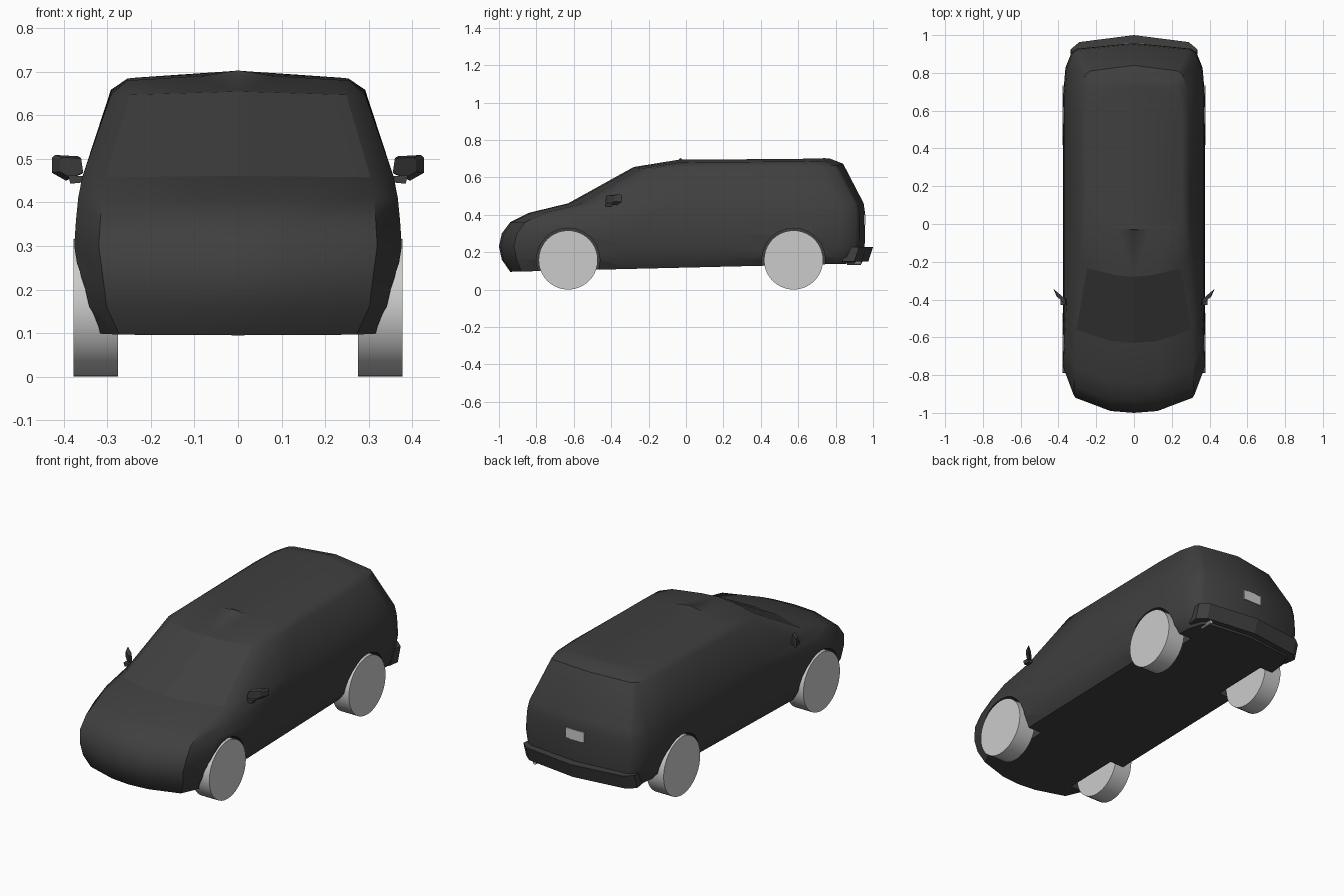
import bpy, bmesh, math
from mathutils import Vector

if "Cube" in bpy.data.objects:
    bpy.data.objects.remove(bpy.data.objects["Cube"])


def material(name, value):
    m = bpy.data.materials.new(name)
    m.use_nodes = True
    m.diffuse_color = (value, value, value, 1)
    bsdf = m.node_tree.nodes["Principled BSDF"]
    bsdf.inputs["Base Color"].default_value = (value, value, value, 1)
    return m


DARK = material("dark_grey", 0.05)
LIGHT = material("light_grey", 0.6)


def finish(name, bm, mat):
    bmesh.ops.recalc_face_normals(bm, faces=bm.faces)
    mesh = bpy.data.meshes.new(name)
    bm.to_mesh(mesh)
    bm.free()
    mesh.materials.append(mat)
    ob = bpy.data.objects.new(name, mesh)
    bpy.context.collection.objects.link(ob)
    return ob


def smooth(ob, degrees):
    bpy.ops.object.select_all(action="DESELECT")
    ob.select_set(True)
    bpy.context.view_layer.objects.active = ob
    bpy.ops.object.shade_smooth_by_angle(angle=math.radians(degrees), keep_sharp_edges=True)


def apply_modifiers(ob):
    bpy.context.view_layer.objects.active = ob
    for m in list(ob.modifiers):
        bpy.ops.object.modifier_apply(modifier=m.name)


def prism(name, outline, offset, mat):
    """Closed outline of 3D points pushed along an offset."""
    bm = bmesh.new()
    face = bm.faces.new([bm.verts.new(p) for p in outline])
    ext = bmesh.ops.extrude_face_region(bm, geom=[face], use_keep_orig=True)
    moved = [v for v in ext["geom"] if isinstance(v, bmesh.types.BMVert)]
    bmesh.ops.translate(bm, verts=moved, vec=offset)
    return finish(name, bm, mat)


def cylinder_x(name, x0, x1, y, z, radius, sides, mat):
    outline = []
    for i in range(sides):
        a = 2 * math.pi * i / sides
        outline.append((x0, y + radius * math.cos(a), z + radius * math.sin(a)))
    return prism(name, outline, (x1 - x0, 0, 0), mat)


# Body: plan outlines stacked by height
# height, half width, front, rear, corner setbacks, rise to the rear, crown
LEVELS = [
    (0.095, 0.32, -0.94, 0.94, 0.06, 0.16, 0.045, 0),
    (0.16, 0.355, -0.985, 0.95, 0.08, 0.22, 0.015, 0),
    (0.23, 0.365, -1.0, 0.955, 0.08, 0.23, 0, 0),
    (0.30, 0.376, -0.985, 0.958, 0.08, 0.23, 0, 0),
    (0.36, 0.372, -0.94, 0.958, 0.08, 0.23, 0, 0),
    (0.41, 0.367, -0.84, 0.957, 0.08, 0.23, 0, 0),
    (0.457, 0.358, -0.63, 0.95, 0.07, 0.20, 0, 0.004),
    (0.645, 0.292, -0.28, 0.84, 0.045, 0.10, 0.018, 0.01),
    (0.68, 0.255, -0.04, 0.77, 0.02, 0.06, 0.006, 0.014),
]


def half_ring(level):
    z, w, f, r, a, b, rise, crown = level
    plan = [(0, f), (0.34 * w, f + 0.01), (0.85 * w, f + a), (w, f + b)]
    front, back = f + b, r - 0.28
    plan += [(w, front + (back - front) * t) for t in (0.33, 0.67, 1)]
    plan += [(0.965 * w, r - 0.13), (0.88 * w, r - 0.05), (0.8 * w, r - 0.03), (0, r)]
    return [Vector((x, y, z + rise * (y - f) / (r - f) + crown * (1 - x / w)))
            for x, y in plan]


rings = [half_ring(level) for level in LEVELS]
floor = [Vector((0, p.y, p.z)) for p in rings[0]]
roof_z = LEVELS[-1][0] + LEVELS[-1][-1]
roof = [Vector((0, p.y, roof_z + p.z - LEVELS[-1][0])) for p in rings[-1]]
for end in (0, -1):
    roof[end].z = rings[-1][end].z
rings = [floor] + rings + [roof]

bm = bmesh.new()
rows = [[bm.verts.new(p) for p in ring] for ring in rings]
screen = []
for k, (low, high) in enumerate(zip(rows, rows[1:])):
    for i in range(len(low) - 1):
        face = bm.faces.new((low[i], low[i + 1], high[i + 1], high[i]))
        if k == 7 and i < 2:
            screen.append(face)
# Crisp windscreen border
for face in screen:
    for edge in face.edges:
        if sum(f in screen for f in edge.link_faces) == 1:
            edge.smooth = False
bmesh.ops.remove_doubles(bm, verts=bm.verts, dist=0.0005)
body = finish("body", bm, DARK)
mirror = body.modifiers.new("mirror", "MIRROR")
mirror.use_clip = True

# Wheels and the arches cut for them
WHEEL_R = 0.158
for label, y in (("front", -0.63), ("rear", 0.575)):
    for side, s in (("left", 1), ("right", -1)):
        wheel = cylinder_x(f"{label}_{side}_wheel", s * 0.275, s * 0.378, y, WHEEL_R,
                           WHEEL_R, 40, LIGHT)
        smooth(wheel, 30)
        cutter = cylinder_x(f"{label}_{side}_arch_cutter", s * 0.235, s * 0.5, y, WHEEL_R,
                            WHEEL_R + 0.012, 24, DARK)
        cutter.hide_render = True
        cutter.hide_set(True)
        cut = body.modifiers.new("arch", "BOOLEAN")
        cut.operation = "DIFFERENCE"
        cut.solver = "EXACT"
        cut.object = cutter
apply_modifiers(body)
smooth(body, 38)

# Rear bumper: shallow arrow plan
half = [(0.325, 0.86), (0.335, 0.925), (0.29, 0.963)]
plan = half + [(0, 1.0)] + [(-x, y) for x, y in reversed(half)]
bumper = prism("rear_bumper", [(x, y, 0.15) for x, y in plan], (0, 0, 0.078), DARK)
for v in bumper.data.vertices:
    if v.co.z < 0.16:
        v.co.y -= 0.025

# Number plate and exhaust tip
prism("rear_plate", [(x, 0.95, z) for x, z in
                     ((-0.055, 0.345), (0.055, 0.345), (0.055, 0.4), (-0.055, 0.4))],
      (0, 0.0095, 0), LIGHT)
ring = [2 * math.pi * i / 10 for i in range(10)]
prism("exhaust_tip", [(0.26 + 0.01 * math.cos(a), 0.86, 0.142 + 0.01 * math.sin(a))
                      for a in ring], (0, 0.075, 0), LIGHT)

# Door mirrors: swept housings on short stalks
for side, s in (("left", 1), ("right", -1)):
    outline = [(0.36, 0.465), (0.395, 0.45), (0.427, 0.468), (0.427, 0.503),
               (0.42, 0.509), (0.366, 0.506)]
    shell = prism(f"{side}_mirror",
                  [(s * x, -0.40 + (x - 0.36) * 0.85, z) for x, z in outline],
                  (-s * 0.012, -0.035, 0), DARK)
    centre = Vector((s * 0.385, -0.41, 0.482))
    for v in shell.data.vertices[len(outline):]:
        v.co = centre + (v.co - centre) * 0.8
    prism(f"{side}_mirror_stalk",
          [(s * x, -0.43, z) for x, z in
           ((0.335, 0.448), (0.385, 0.443), (0.39, 0.462), (0.335, 0.46))],
          (0, 0.035, 0), DARK)
